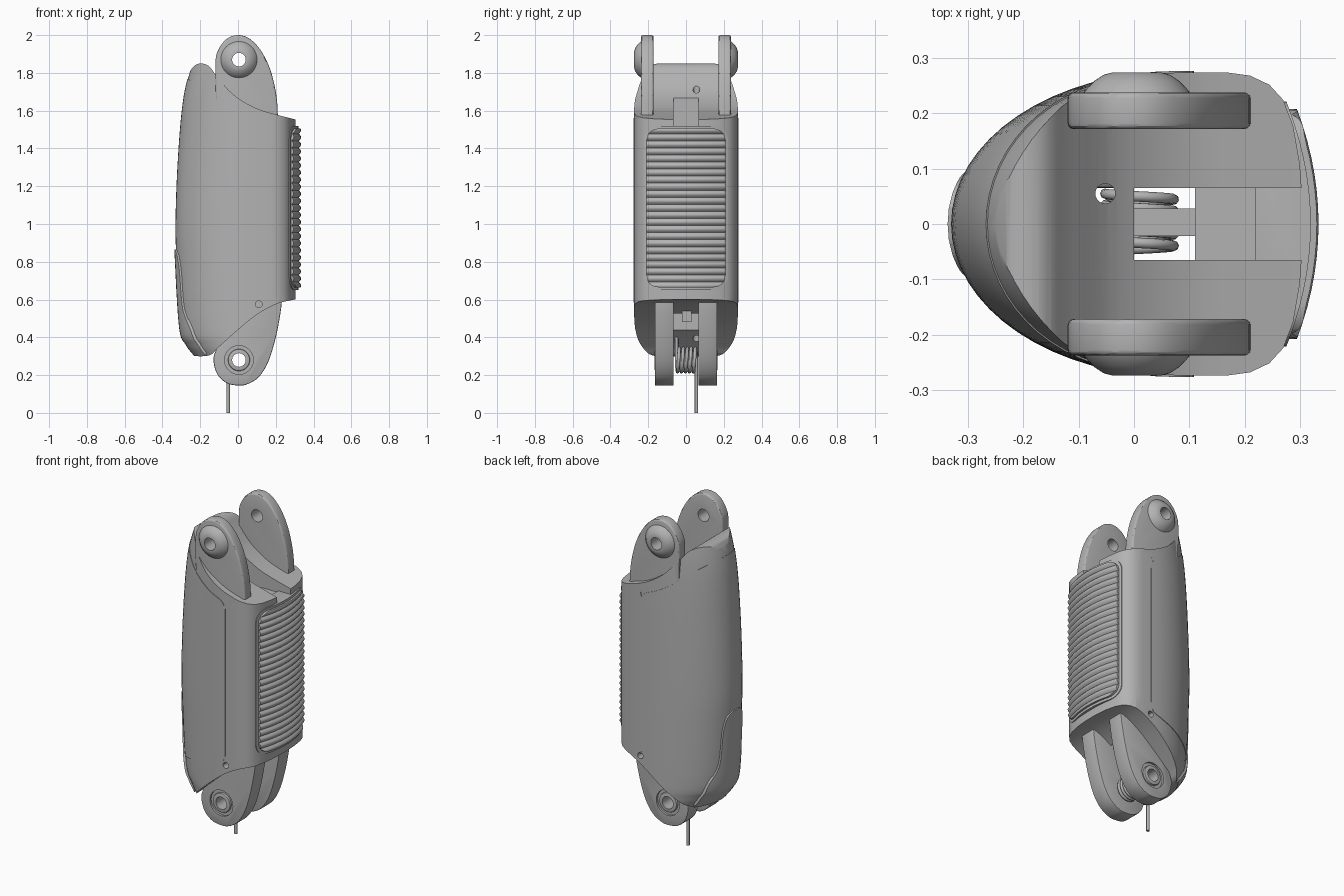
import bpy, bmesh, math
from mathutils import Vector

if "Cube" in bpy.data.objects:
    bpy.data.objects.remove(bpy.data.objects["Cube"])

grey = bpy.data.materials.new("mid_grey")
grey.use_nodes = True
grey.diffuse_color = (0.45, 0.45, 0.45, 1)
grey.node_tree.nodes["Principled BSDF"].inputs["Base Color"].default_value = (0.45, 0.45, 0.45, 1)


def activate(ob):
    bpy.ops.object.select_all(action='DESELECT')
    ob.select_set(True)
    bpy.context.view_layer.objects.active = ob


def finish(ob, angle=30):
    activate(ob)
    bpy.ops.object.shade_smooth_by_angle(angle=math.radians(angle))


def loft(name, rings):
    """Closed solid through equal-length rings of points."""
    bm = bmesh.new()
    rows = [[bm.verts.new(p) for p in ring] for ring in rings]
    n = len(rows[0])
    for a, b in zip(rows, rows[1:]):
        for i in range(n):
            j = (i + 1) % n
            bm.faces.new((a[i], a[j], b[j], b[i]))
    bm.faces.new(rows[0])
    bm.faces.new(rows[-1])
    bmesh.ops.recalc_face_normals(bm, faces=bm.faces)
    mesh = bpy.data.meshes.new(name)
    bm.to_mesh(mesh)
    bm.free()
    mesh.materials.append(grey)
    ob = bpy.data.objects.new(name, mesh)
    bpy.context.collection.objects.link(ob)
    return ob


def place(p, t, axis):
    return {'x': Vector((t, *p)), 'y': Vector((p[0], t, p[1])), 'z': Vector((*p, t))}[axis]


def prism(name, pts, lo, hi, axis='y'):
    return loft(name, [[place(p, t, axis) for p in pts] for t in (lo, hi)])


def box(x0, x1, y0, y1, z0, z1, name="helper"):
    return prism(name, [(x0, y0), (x1, y0), (x1, y1), (x0, y1)], z0, z1, 'z')


def boolean(ob, cutter, op='DIFFERENCE', keep=False):
    cutter.hide_render = True
    mod = ob.modifiers.new("cut", 'BOOLEAN')
    mod.object, mod.operation, mod.solver = cutter, op, 'EXACT'
    activate(ob)
    bpy.ops.object.modifier_apply(modifier=mod.name)
    if not keep:
        bpy.data.objects.remove(cutter)


def bevel(ob, width, segments=3, angle=40):
    mod = ob.modifiers.new("round", 'BEVEL')
    mod.width, mod.segments, mod.angle_limit = width, segments, math.radians(angle)
    activate(ob)
    bpy.ops.object.modifier_apply(modifier=mod.name)


def smooth(pts, steps=5):
    """Catmull-Rom curve through the points."""
    p = [Vector(q) for q in [pts[0], *pts, pts[-1]]]
    out = []
    for a, b, c, d in zip(p, p[1:], p[2:], p[3:]):
        for k in range(steps):
            t = k / steps
            out.append(b + 0.5 * t * ((c - a) + t * (2*a - 5*b + 4*c - d + t * (3*b - a - 3*c + d))))
    return out + [p[-1]]


def grow(pts, d):
    """Offset a clockwise outline outward."""
    out = []
    for i, p in enumerate(pts):
        e = (Vector(p) - Vector(pts[i - 1])).normalized()
        f = (Vector(pts[(i + 1) % len(pts)]) - Vector(p)).normalized()
        t = (e + f).normalized()
        out.append(Vector(p) + Vector((-t.y, t.x)) * d)
    return out


def circle(r, cx, cz, n=40):
    return [(cx + r * math.cos(2 * math.pi * i / n), cz + r * math.sin(2 * math.pi * i / n)) for i in range(n)]


def rounded_rect(hx, hz, cz, r):
    out = []
    for q, (sx, sz) in enumerate(((1, 1), (-1, 1), (-1, -1), (1, -1))):
        for k in range(7):
            a = math.pi / 2 * (q + k / 6)
            out.append((sx * (hx - r) + r * math.cos(a), cz + sz * (hz - r) + r * math.sin(a)))
    return out


# Housing shell: D-shaped section whose nose follows a curve over height
NOSE = smooth([(0.2, -0.15), (0.3, -0.22), (0.36, -0.265), (0.45, -0.3), (0.8, -0.322), (1.0, -0.328),
               (1.3, -0.318), (1.6, -0.295), (1.78, -0.262), (1.95, -0.2)])
BACK = [(0.17, 1), (0.21, 0.98), (0.245, 0.92), (0.27, 0.82), (0.288, 0.65), (0.3, 0.4), (0.305, 0.15)]


def shell(name, d=0.0):
    rings = []
    for z, nose in NOSE:
        w = 0.274 + d
        ring = [(0.08 - (0.08 - nose + d) * math.sin(a), w * math.cos(a))
                for a in (math.pi * i / 32 for i in range(33))]
        ring += [(x + d, -w * k) for x, k in BACK] + [(x + d, w * k) for x, k in reversed(BACK)]
        rings.append([(x, y, z) for x, y in ring])
    return loft(name, rings)


top_edge = smooth([(-0.27, 1.79), (-0.22, 1.845), (-0.16, 1.84), (-0.11, 1.78), (-0.03, 1.69),
                   (0.08, 1.62), (0.2, 1.58), (0.4, 1.53)])
low_edge = smooth([(0.4, 0.615), (0.3, 0.6), (0.2, 0.575), (0.1, 0.52), (0.0, 0.44), (-0.1, 0.35),
                   (-0.15, 0.305), (-0.23, 0.3)])
outline = [(-0.5, 1.79)] + top_edge + low_edge + [(-0.5, 0.3)]
panel = [(-0.5, 1.78)] + smooth([(-0.27, 1.77), (-0.2, 1.73), (-0.1, 1.65), (0, 1.59), (0.07, 1.56),
        (0.1, 1.53), (0.108, 1.48), (0.108, 0.66), (0.1, 0.61), (0.07, 0.585), (-0.1, 0.54),
        (-0.24, 0.495)], 3) + [(-0.5, 0.49)]

body = shell("housing")
boolean(body, prism("helper", outline, -0.4, 0.4), 'INTERSECT')

# Recess under the cover
recess = prism("helper", grow(panel, 0.012), -0.4, 0.4)
boolean(recess, shell("helper", -0.014))
boolean(body, recess)

# Through channel, rear notch, cable hole and cross hole
boolean(body, box(0, 0.11, -0.065, 0.065, 0.1, 2))
boolean(body, box(0.1, 0.5, -0.0651, 0.0651, 1.51, 2))
boolean(body, box(0.23, 0.252, -0.055, 0.063, 1.45, 1.6))
boolean(body, prism("helper", circle(0.018, -0.052, 0.055, 20), 0.1, 2, 'z'))
boolean(body, prism("helper", circle(0.018, 0.11, 0.575, 20), -0.5, 0.5))
finish(body)

# Wraparound cover
cover = shell("wrap_cover", 0.003)
boolean(cover, prism("helper", panel, -0.4, 0.4), 'INTERSECT')
boolean(cover, shell("helper", -0.02))
finish(cover)

# Raised guard low on the nose
half = smooth([(0.03, 0.865), (0.07, 0.835), (0.09, 0.75), (0.102, 0.56), (0.15, 0.44), (0.17, 0.3), (0.17, 0.2)])
guard = shell("nose_guard", 0.012)
boolean(guard, prism("helper", half + [Vector((-p.x, p.y)) for p in reversed(half)], -0.5, -0.17, 'x'), 'INTERSECT')
boolean(guard, prism("helper", outline, -0.4, 0.4), 'INTERSECT')
finish(guard)

# Ribbed grip pad with a smooth rim
def grip(name, hy, hz, r, crest, rib):
    rings, ribs, steps = [], 23, 8
    for i in range(ribs * steps + 1):
        z = 1.085 - hz - 0.01 + (2 * hz + 0.02) * i / (ribs * steps)
        bump = rib * abs(math.sin(math.pi * i / steps))
        arc = [(crest + bump - 0.9 * y * y, y, z) for y in (0.24 * k / 8 for k in range(-8, 9))]
        rings.append(arc + [(0.22, 0.24, z), (0.22, -0.24, z)])
    pad = loft(name, rings)
    boolean(pad, prism("helper", rounded_rect(hy, hz, 1.085, r), 0.1, 0.5, 'x'), 'INTERSECT')
    finish(pad, 50)


grip("grip_rim", 0.222, 0.435, 0.07, 0.32, 0)
grip("grip_ribs", 0.208, 0.42, 0.06, 0.322, 0.012)

# Hinge lugs, mirrored front to back
UPPER = smooth([(-0.115, 1.6), (-0.12, 1.84), (-0.105, 1.92), (-0.06, 1.98), (0.0, 2.0), (0.06, 1.982),
                (0.12, 1.92), (0.17, 1.82), (0.2, 1.7), (0.21, 1.6), (0.21, 1.5)])
LOWER = smooth([(0.235, 0.66), (0.228, 0.55), (0.2, 0.4), (0.16, 0.27), (0.11, 0.19), (0.05, 0.152),
                (0.0, 0.145), (-0.06, 0.158), (-0.11, 0.205), (-0.13, 0.28), (-0.115, 0.34), (-0.08, 0.45),
                (-0.02, 0.66)])


def bore(ob, r, cz, lo=-0.5, hi=0.5):
    boolean(ob, prism("helper", circle(r, 0.005, cz), lo, hi))


for s, side in ((-1, "front"), (1, "rear")):
    lug = prism(side + "_upper_lug", UPPER, *sorted((s * 0.172, s * 0.238)))
    bevel(lug, 0.012)
    bore(lug, 0.036, 1.87)
    finish(lug)

    dome = [(0.1, 0.23), (0.095, 0.24), (0.078, 0.258), (0.06, 0.27), (0.045, 0.274)]
    boss = loft(side + "_upper_boss", [[place(p, s * y, 'y') for p in circle(r, 0.005, 1.87)] for r, y in dome])
    bore(boss, 0.036, 1.87)
    finish(boss)

    lug = prism(side + "_lower_lug", LOWER, *sorted((s * 0.065, s * 0.165)))
    bevel(lug, 0.006, 2)
    bore(lug, 0.036, 0.28)
    bore(lug, 0.076, 0.28, *sorted((s * 0.152, s * 0.3)))
    finish(lug)

    bush = prism(side + "_lower_bushing", circle(0.058, 0.005, 0.28), *sorted((s * 0.14, s * 0.166)))
    bevel(bush, 0.006, 2)
    bore(bush, 0.036, 0.28)
    finish(bush)

# Anchor bar crossing the channel
finish(box(-0.02, 0.13, -0.022, 0.028, 0.48, 0.54, "anchor_bar"))

# Torsion spring with two straight legs
turns, per, r = 5, 28, 0.062
path = [(0.01 - r, 0.055, 0.0)]
for i in range(turns * per + 1):
    a = math.pi - 2 * math.pi * i / per
    path.append((0.01 + r * math.cos(a), 0.055 - 0.105 * i / (turns * per), 0.28 + r * math.sin(a)))
path.append((0.01 - r, -0.05, 0.43))
curve = bpy.data.curves.new("torsion_spring", 'CURVE')
curve.dimensions = '3D'
curve.bevel_depth, curve.bevel_resolution, curve.use_fill_caps = 0.0095, 2, True
spline = curve.splines.new('POLY')
spline.points.add(len(path) - 1)
for point, co in zip(spline.points, path):
    point.co = (*co, 1)
curve.materials.append(grey)
spring = bpy.data.objects.new("torsion_spring", curve)
bpy.context.collection.objects.link(spring)
activate(spring)
bpy.ops.object.convert(target='MESH')
finish(bpy.context.view_layer.objects.active, 50)
